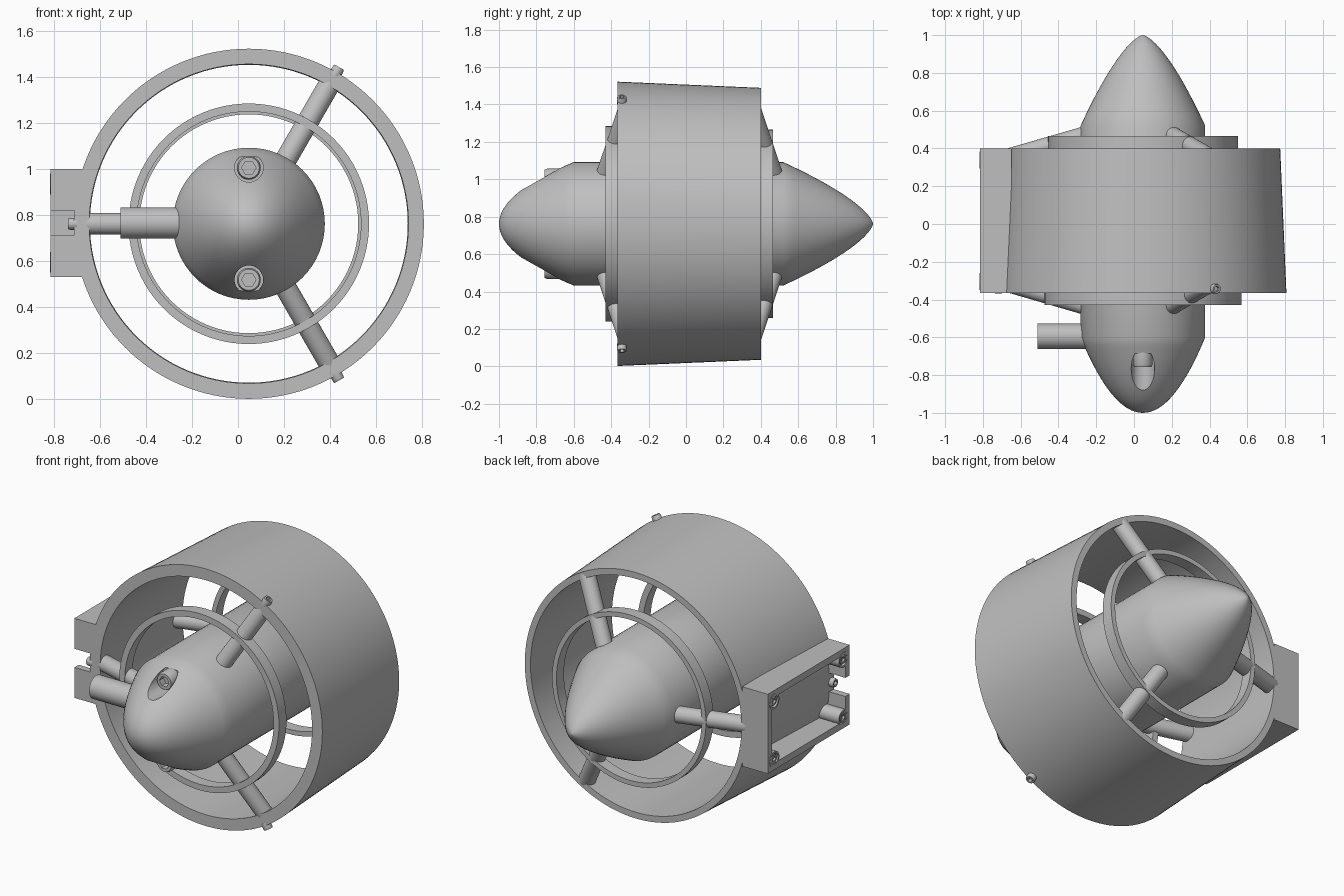
import bpy, bmesh, math
from mathutils import Vector

cube = bpy.data.objects.get("Cube")
if cube:
    bpy.data.objects.remove(cube, do_unlink=True)

CENTRE = Vector((0.047, 0, 0.762))
FORWARD = Vector((0, 1, 0))

grey = bpy.data.materials.new("plain_grey")
grey.use_nodes = True
colour = (0.52, 0.52, 0.52, 1)
grey.diffuse_color = colour
grey.node_tree.nodes["Principled BSDF"].inputs["Base Color"].default_value = colour


def finish(name, bm):
    """Turn a bmesh into a smooth-by-angle object."""
    bmesh.ops.remove_doubles(bm, verts=bm.verts, dist=1e-5)
    bmesh.ops.recalc_face_normals(bm, faces=bm.faces)
    mesh = bpy.data.meshes.new(name)
    bm.to_mesh(mesh)
    bm.free()
    mesh.materials.append(grey)
    obj = bpy.data.objects.new(name, mesh)
    bpy.context.collection.objects.link(obj)
    smooth(obj)
    return obj


def smooth(obj):
    bpy.ops.object.select_all(action='DESELECT')
    obj.select_set(True)
    bpy.context.view_layer.objects.active = obj
    bpy.ops.object.shade_smooth_by_angle(angle=math.radians(30))


def lathe(name, profile, origin=CENTRE, axis=FORWARD, steps=96, closed=False, socket=0):
    """Spin (radius, distance) points round an axis; radii up to socket become hexagonal."""
    turn = axis.to_track_quat('Z', 'Y')
    bm = bmesh.new()
    rings = []
    for r, t in profile:
        ring = []
        for i in range(steps):
            a = math.tau * i / steps
            k = 1
            if r <= socket:
                k = math.cos(math.pi / 6) / math.cos(a % (math.pi / 3) - math.pi / 6)
            point = Vector((r * k * math.cos(a), r * k * math.sin(a), t))
            ring.append(bm.verts.new(origin + turn @ point))
        rings.append(ring)
    pairs = list(zip(rings, rings[1:]))
    if closed:
        pairs.append((rings[-1], rings[0]))
    for low, high in pairs:
        for i in range(steps):
            j = (i + 1) % steps
            bm.faces.new((low[i], low[j], high[j], high[i]))
    # collapse the pole quads into triangles
    bmesh.ops.remove_doubles(bm, verts=bm.verts, dist=1e-5)
    return finish(name, bm)


def rod(name, start, end, radius, steps=32):
    span = end - start
    profile = [(0, 0), (radius, 0), (radius, span.length), (0, span.length)]
    return lathe(name, profile, start, span.normalized(), steps)


def socket_screw(name, origin, axis, radius, height):
    """Screw head with a hexagonal socket, facing along axis."""
    hexa = radius * 0.6
    profile = [(0, 0), (radius, 0), (radius, height * 0.8), (radius * 0.88, height),
               (hexa, height), (hexa, height * 0.5), (0, height * 0.5)]
    return lathe(name, profile, origin, axis, 24, socket=hexa)


def box(name, low, high):
    bm = bmesh.new()
    bmesh.ops.create_cube(bm, size=1)
    for v in bm.verts:
        v.co = Vector([a + (b - a) * (c + 0.5) for a, b, c in zip(low, high, v.co)])
    return finish(name, bm)


# Tapered duct
lathe("duct", [(0.76, -0.365), (0.727, 0.40), (0.69, 0.40), (0.693, -0.365)],
      steps=128, closed=True)

# Inner guide rings
lathe("front_ring", [(0.522, -0.43), (0.522, -0.36), (0.487, -0.36), (0.487, -0.43)], closed=True)
lathe("rear_ring", [(0.503, 0.395), (0.503, 0.465), (0.475, 0.465), (0.475, 0.395)], closed=True)

# Hull with rounded nose and pointed tail
R = 0.33
N = 16
nose = [(R * i / N, -1 + 0.4 * (i / N) ** 2) for i in range(N + 1)]
tail = [(R * (i / N) ** 1.34, 1 - 0.48 * (i / N) ** 2) for i in range(N, -1, -1)]
hull = lathe("hull", nose + tail, steps=64)

# Counterbored nose screws
for side, label in ((1, "upper"), (-1, "lower")):
    spot = CENTRE + Vector((0, 0, side * 0.243))
    cutter = rod("bore_cutter", spot + FORWARD * -1.1, spot + FORWARD * -0.685, 0.062)
    cutter.hide_render = True
    cut = hull.modifiers.new("bore", 'BOOLEAN')
    cut.operation = 'DIFFERENCE'
    cut.solver = 'EXACT'
    cut.object = cutter
    bpy.context.view_layer.objects.active = hull
    bpy.ops.object.modifier_apply(modifier="bore")
    bpy.data.objects.remove(cutter, do_unlink=True)
    socket_screw(label + "_nose_screw", spot + FORWARD * -0.68, -FORWARD, 0.052, 0.077)
smooth(hull)

# Struts between hull and duct, with screws through the front of the duct
for angle in (60, 180, 300):
    a = math.radians(angle)
    out = Vector((math.cos(a), 0, math.sin(a)))
    for label, hub, rim in (("front", -0.438, -0.317), ("rear", 0.475, 0.355)):
        rod(f"{label}_strut_{angle}", CENTRE + out * 0.29 + FORWARD * hub,
            CENTRE + out * 0.705 + FORWARD * rim, 0.047)
    socket_screw(f"duct_screw_{angle}", CENTRE + out * 0.745 + FORWARD * -0.343, out, 0.026, 0.04)

# Cable tube on the right of the nose
rod("cable_tube", Vector((-0.51, -0.595, 0.765)), Vector((-0.2, -0.595, 0.765)), 0.068)

# Mounting frame on the right side, notched at the front
X0, X1, Y0, Y1, Z0, Z1 = -0.815, -0.648, -0.365, 0.40, 0.53, 1.0
W = 0.04
box("mount_top", (X0, Y0, Z1 - W), (X1, Y1, Z1))
box("mount_bottom", (X0, Y0, Z0), (X1, Y1, Z0 + W))
box("mount_rear", (X0, Y1 - W, Z0 + W), (X1, Y1, Z1 - W))
box("mount_front_upper", (X0, Y0, 0.82), (X1, Y0 + W, Z1 - W))
box("mount_front_lower", (X0, Y0, Z0 + W), (X1, Y0 + W, 0.71))

# Corner bosses with recessed screws
OUT = Vector((-1, 0, 0))
for y in (Y0 + 0.06, Y1 - 0.06):
    for z in (Z0 + 0.065, Z1 - 0.065):
        foot = Vector((-0.66, y, z))
        lathe("mount_boss", [(0, 0), (0.045, 0), (0.045, 0.157), (0.034, 0.157),
                             (0.034, 0.13), (0, 0.13)], foot, OUT, 32)
        socket_screw("mount_screw", foot + OUT * 0.128, OUT, 0.028, 0.025)
